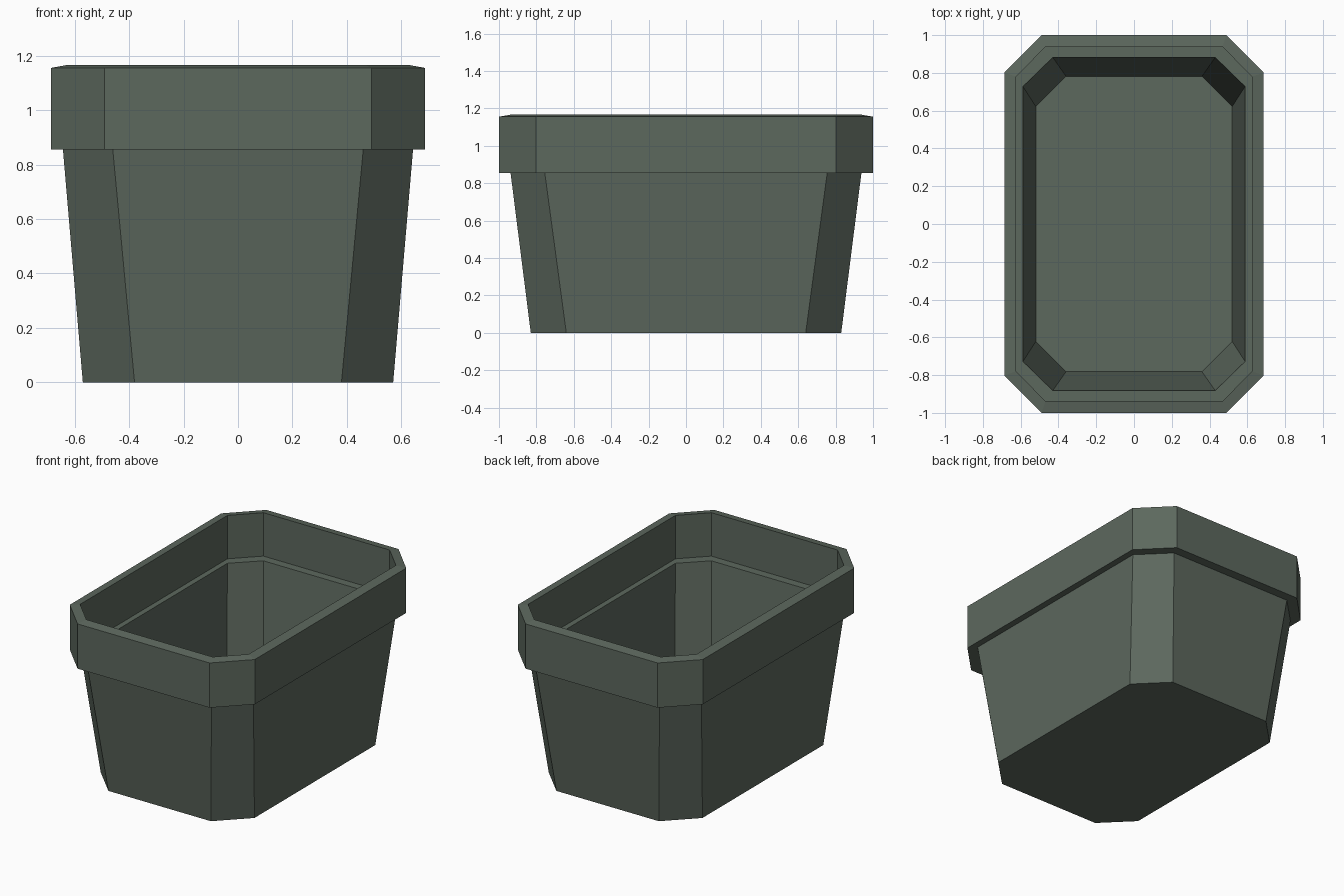
import bpy
import bmesh

cube = bpy.data.objects.get("Cube")
if cube:
    bpy.data.objects.remove(cube, do_unlink=True)

# Single grey-green finish
green = bpy.data.materials.new("grey_green")
green.use_nodes = True
colour = (0.108, 0.138, 0.111, 1)
green.diffuse_color = colour
bsdf = green.node_tree.nodes["Principled BSDF"]
bsdf.inputs["Base Color"].default_value = colour
bsdf.inputs["Roughness"].default_value = 0.8


def ring(bm, hx, hy, fx, fy, z):
    """Rectangle with cut corners: half sizes hx, hy and half flat lengths fx, fy."""
    outline = [(hx, -fy), (hx, fy), (fx, hy), (-fx, hy),
               (-hx, fy), (-hx, -fy), (-fx, -hy), (fx, -hy)]
    return [bm.verts.new((x, y, z)) for x, y in outline]


# Profile from the outer base, over the rim, to the inner floor
profile = [
    (0.57, 0.83, 0.38, 0.64, 0.0),       # base
    (0.643, 0.938, 0.46, 0.755, 0.855),  # top of tapered body
    (0.686, 1.0, 0.49, 0.802, 0.855),    # rim underside
    (0.686, 1.0, 0.49, 0.802, 1.155),    # rim outer edge
    (0.625, 0.938, 0.468, 0.78, 1.166),  # rim inner edge
    (0.625, 0.938, 0.468, 0.78, 0.875),  # inner ledge
    (0.588, 0.882, 0.43, 0.728, 0.875),  # ledge lip
    (0.52, 0.782, 0.36, 0.622, 0.08),    # floor
]

bm = bmesh.new()
rings = [ring(bm, *p) for p in profile]
for low, high in zip(rings, rings[1:]):
    for i in range(8):
        j = (i + 1) % 8
        bm.faces.new((low[i], low[j], high[j], high[i]))
bm.faces.new(rings[0][::-1])
bm.faces.new(rings[-1])
bmesh.ops.recalc_face_normals(bm, faces=bm.faces)

mesh = bpy.data.meshes.new("planter_box")
bm.to_mesh(mesh)
bm.free()
mesh.materials.append(green)
bpy.context.collection.objects.link(bpy.data.objects.new("planter_box", mesh))
